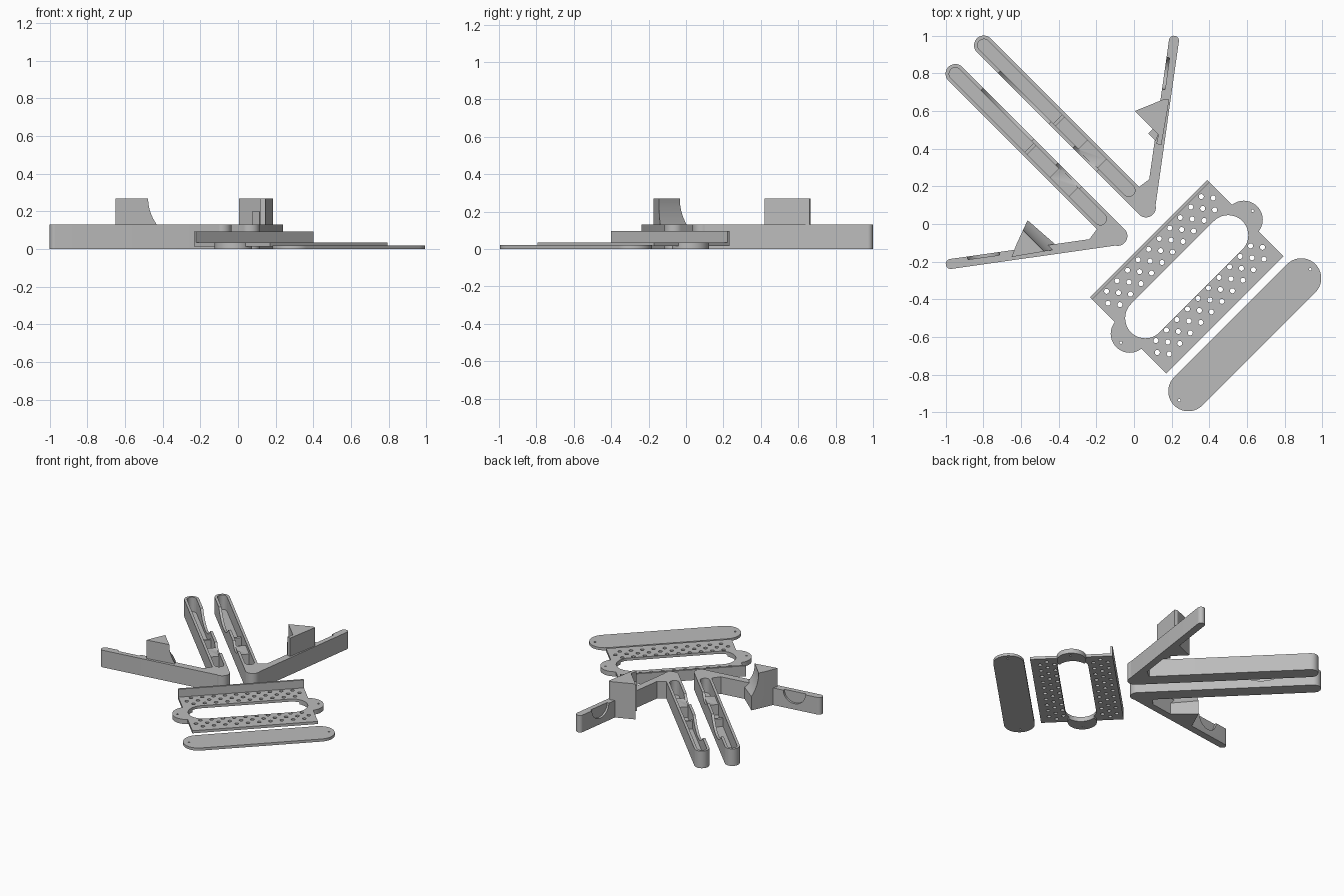
import bpy, bmesh, math
from mathutils import Vector

if "Cube" in bpy.data.objects:
    bpy.data.objects.remove(bpy.data.objects["Cube"], do_unlink=True)

grey = bpy.data.materials.new("matte_grey")
grey.use_nodes = True
COLOR = (0.5, 0.5, 0.5, 1)
grey.diffuse_color = COLOR
grey.node_tree.nodes["Principled BSDF"].inputs["Base Color"].default_value = COLOR


def prism(name, loops, z0, z1):
    """Extrude one or more closed outlines from z0 to z1."""
    bm = bmesh.new()
    for loop in loops:
        low = [bm.verts.new((p[0], p[1], z0)) for p in loop]
        high = [bm.verts.new((p[0], p[1], z1)) for p in loop]
        bm.faces.new(low)
        bm.faces.new(high)
        for i in range(len(loop)):
            j = (i + 1) % len(loop)
            bm.faces.new((low[i], low[j], high[j], high[i]))
    bmesh.ops.recalc_face_normals(bm, faces=bm.faces)
    mesh = bpy.data.meshes.new(name)
    bm.to_mesh(mesh)
    bm.free()
    mesh.materials.append(grey)
    ob = bpy.data.objects.new(name, mesh)
    bpy.context.collection.objects.link(ob)
    return ob


def capsule(a, b, r, n=20):
    """Outline of a rounded bar from a to b."""
    a, b = Vector(a), Vector(b)
    d = b - a
    t = math.atan2(d.y, d.x)
    pts = []
    for c, start in ((b, t - math.pi / 2), (a, t + math.pi / 2)):
        for i in range(n + 1):
            ang = start + math.pi * i / n
            pts.append(c + r * Vector((math.cos(ang), math.sin(ang))))
    return pts


def circle(c, r, n=48):
    return [(c[0] + r * math.cos(math.tau * i / n),
             c[1] + r * math.sin(math.tau * i / n)) for i in range(n)]


def rod(centre, axis, r, length):
    """Cylinder along any axis, used for scooped cuts."""
    bpy.ops.mesh.primitive_cylinder_add(vertices=96, radius=r, depth=length, location=centre)
    ob = bpy.context.object
    ob.rotation_mode = 'QUATERNION'
    ob.rotation_quaternion = Vector(axis).to_track_quat('Z', 'Y')
    ob.data.materials.append(grey)
    return ob


def combine(ob, other, op):
    mod = ob.modifiers.new(op, 'BOOLEAN')
    mod.operation, mod.solver, mod.object = op, 'EXACT', other
    bpy.context.view_layer.objects.active = ob
    bpy.ops.object.modifier_apply(modifier=mod.name)
    bpy.data.objects.remove(other, do_unlink=True)


def finish(ob):
    bpy.ops.object.select_all(action='DESELECT')
    ob.select_set(True)
    bpy.context.view_layer.objects.active = ob
    bpy.ops.object.shade_smooth_by_angle(angle=math.radians(30))


# Two mirrored handles, each a hollow channel joined to a lever arm
S = math.sqrt(0.5)
ALONG, SIDE = Vector((-S, S)), Vector((-S, -S))
PIVOT = Vector((0.064, 0.087))
LENGTH, HEIGHT = 1.218, 0.13


def build_handle(label, mirrored):
    def m(p):
        return Vector((-p[1], -p[0])) if mirrored else Vector((p[0], p[1]))

    def at(along, side=0.0):
        return m(PIVOT + ALONG * along + SIDE * side)

    def box(a, b, half):
        return [at(a, -half), at(b, -half), at(b, half), at(a, half)]

    body = prism(label + "_handle", [capsule(at(0), at(LENGTH), 0.052)], 0, HEIGHT)
    # Open cavity with its rounded far end
    combine(body, prism("cavity", [capsule(at(0.13), at(LENGTH), 0.033)], 0.02, 0.2), 'DIFFERENCE')
    # Finger scoops in the wall facing the other handle
    for along, radius, bottom in ((0.87, 0.266, 0.05), (0.41, 0.12, 0.09)):
        c = at(along, 0.05)
        combine(body, rod((c.x, c.y, bottom + radius), (*m(SIDE), 0), radius, 0.05), 'DIFFERENCE')
    # Block and rib inside the channel
    combine(body, prism("block", [box(0.33, 0.474, 0.04)], 0.01, 0.10), 'UNION')
    combine(body, prism("rib", [box(0.645, 0.665, 0.04)], 0.01, 0.08), 'UNION')
    finish(body)

    # Lever arm with the filled corner at the pivot
    arm = prism(label + "_arm", [capsule(m((0.088, 0.1)), m((0.212, 0.973)), 0.0265)], 0, HEIGHT)
    corner = [m(p) for p in ((0.027, 0.197), (0.085, 0.24), (0.112, 0.085), (0.03, 0.06))]
    combine(arm, prism("corner", [corner], 0, HEIGHT), 'UNION')
    c = m((0.162, 0.80))
    combine(arm, rod((c.x, c.y, HEIGHT), (*m((-0.99, 0.14)), 0), 0.085, 0.03), 'DIFFERENCE')
    finish(arm)


build_handle("back", False)
build_handle("front", True)

# Pointed jaw on the back arm
jaw = prism("back_jaw", [[(0.005, 0.6), (0.165, 0.665), (0.187, 0.66), (0.145, 0.42),
                          (0.118, 0.425), (0.13, 0.475)]], 0, 0.27)
combine(jaw, prism("tab", [[(0.15, 0.53), (0.105, 0.51), (0.075, 0.48), (0.115, 0.44)]],
                   0, 0.2), 'UNION')
finish(jaw)

# Jaw on the front arm, with a hollowed slanting face
jaw = prism("front_jaw", [[(-0.65, -0.175), (-0.625, -0.11), (-0.565, 0.02),
                           (-0.41, -0.115), (-0.415, -0.135)]], 0, 0.27)
out = Vector((S, S))
c = Vector((-0.5, -0.045)) + out * 0.22
combine(jaw, rod((c.x, c.y, 0.27), (S, -S, 0), 0.275, 0.6), 'DIFFERENCE')
finish(jaw)

# Perforated plate, laid out along u (long) and v (across)
CENTRE = Vector((0.28, -0.28))
U, V = Vector((S, S)), Vector((S, -S))


def uv(u, v):
    return CENTRE + U * u + V * v


def slab(u, v0, v1):
    return [uv(-u, v0), uv(u, v0), uv(u, v1), uv(-u, v1)]


HALF_U, HALF_V = 0.44, 0.286
plate = prism("perforated_plate", [slab(HALF_U, -HALF_V, HALF_V)], 0.015, 0.035)
for end in (-1, 1):
    combine(plate, prism("ear", [circle(uv(end * 0.428, 0), 0.101)], 0, 0.035), 'UNION')
combine(plate, prism("wall", [slab(HALF_U, -HALF_V, -HALF_V + 0.016)], 0.015, 0.095), 'UNION')
combine(plate, prism("slot", [capsule(uv(-0.311, 0), uv(0.311, 0), 0.107)], -0.1, 0.2), 'DIFFERENCE')

# Staggered rows of holes on both sides of the slot, and a pin hole in each ear
holes = [circle(uv(end * 0.494, 0), 0.007, 12) for end in (-1, 1)]
for middle in (-0.196, 0.174):
    for row in (-1, 0, 1):
        count = 10 if row else 11
        for i in range(count):
            u = (i - (count - 1) / 2) * 0.079
            holes.append(circle(uv(u, middle + row * 0.05), 0.0135, 16))
combine(plate, prism("holes", holes, -0.1, 0.2), 'DIFFERENCE')
finish(plate)

# Flat rounded cover strip with a pin hole at each end
ends = [Vector((0.888, -0.288)), Vector((0.288, -0.888))]
cover = prism("cover_strip", [capsule(ends[0], ends[1], 0.106)], 0, 0.02)
pins = [circle(ends[0] + U * 0.067, 0.007, 12), circle(ends[1] - U * 0.067, 0.007, 12)]
combine(cover, prism("pins", pins, -0.1, 0.1), 'DIFFERENCE')
finish(cover)
